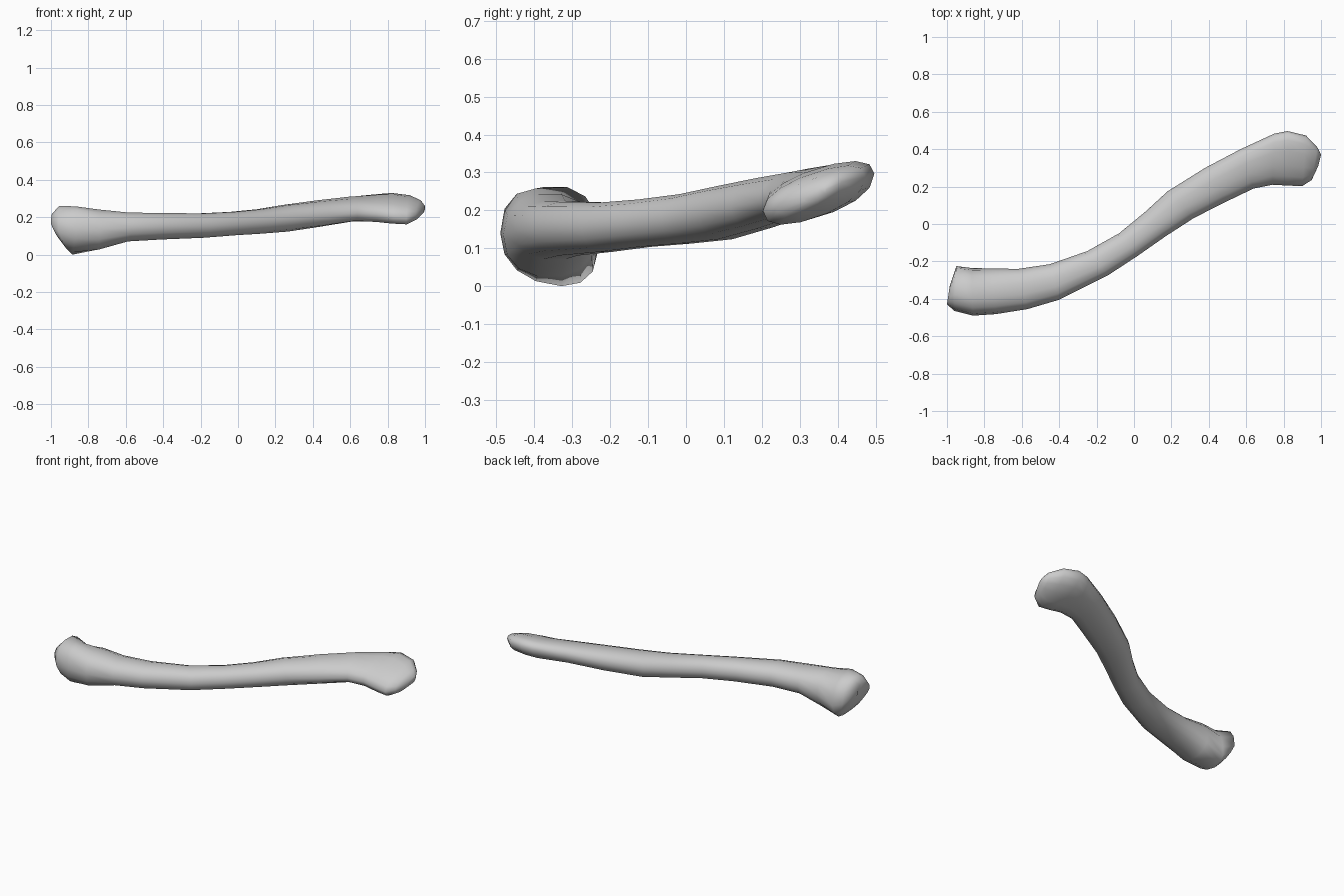
import bpy, bmesh, math
from mathutils import Vector

if "Cube" in bpy.data.objects:
    bpy.data.objects.remove(bpy.data.objects["Cube"])

# Cross-sections along the S-shaped bone:
# back edge x,y, front edge x,y, middle z, top z, bottom z, (edge tilt, bottom x shift)
SECTIONS = [
    (-.985, -.33, -1.0, -.43, .16, .215, .09, 0, .03),
    (-.95, -.225, -.96, -.465, .12, .26, .025, 0, .04),
    (-.87, -.235, -.86, -.49, .11, .25, .0, -.025, -.02),
    (-.76, -.238, -.74, -.482, .13, .24, .02),
    (-.62, -.24, -.57, -.455, .143, .223, .065),
    (-.45, -.215, -.40, -.405, .147, .22, .075),
    (-.25, -.145, -.14, -.275, .15, .218, .085),
    (-.08, -.05, .02, -.17, .16, .226, .098),
    (.06, .065, .17, -.065, .172, .24, .107),
    (.18, .175, .32, .032, .19, .262, .118),
    (.38, .30, .49, .118, .215, .285, .148, .01),
    (.57, .40, .64, .19, .24, .302, .178, .02),
    (.75, .483, .74, .21, .25, .308, .18, .035),
    (.82, .497, .83, .205, .247, .308, .178, .045),
    (.92, .473, .90, .203, .24, .295, .175, .045),
    (.98, .41, .95, .235, .24, .275, .195, .03),
    (1.0, .37, .985, .31, .24, .255, .22, .01),
]
SIDES = 14


def rounded(v):
    return math.copysign(abs(v) ** .88, v)


def ring(bm, ax, ay, bx, by, zm, zt, zb, tilt=0, shift=0):
    a, b = Vector((ax, ay, zm + tilt)), Vector((bx, by, zm - tilt))
    c, half = (a + b) / 2, (a - b) / 2
    up, down = Vector((0, 0, zt - zm)), Vector((-shift, 0, zm - zb))
    verts = []
    for i in range(SIDES):
        t = math.tau * i / SIDES
        s = rounded(math.sin(t))
        verts.append(bm.verts.new(c + half * rounded(math.cos(t)) + (up if s > 0 else down) * s))
    return verts


# Collarbone: loft through the sections, both ends closed
bm = bmesh.new()
rings = [ring(bm, *s) for s in SECTIONS]
for r, q in zip(rings, rings[1:]):
    for i in range(SIDES):
        j = (i + 1) % SIDES
        bm.faces.new((r[i], r[j], q[j], q[i]))
bm.faces.new(rings[0])
bm.faces.new(rings[-1])
bmesh.ops.recalc_face_normals(bm, faces=bm.faces[:])

# Rest the lowest point on the ground
low = min(v.co.z for v in bm.verts)
bmesh.ops.translate(bm, verts=bm.verts[:], vec=(0, 0, -low))
for f in bm.faces:
    f.smooth = True

mesh = bpy.data.meshes.new("collarbone")
bm.to_mesh(mesh)
bm.free()
bone = bpy.data.objects.new("collarbone", mesh)
bpy.context.collection.objects.link(bone)
